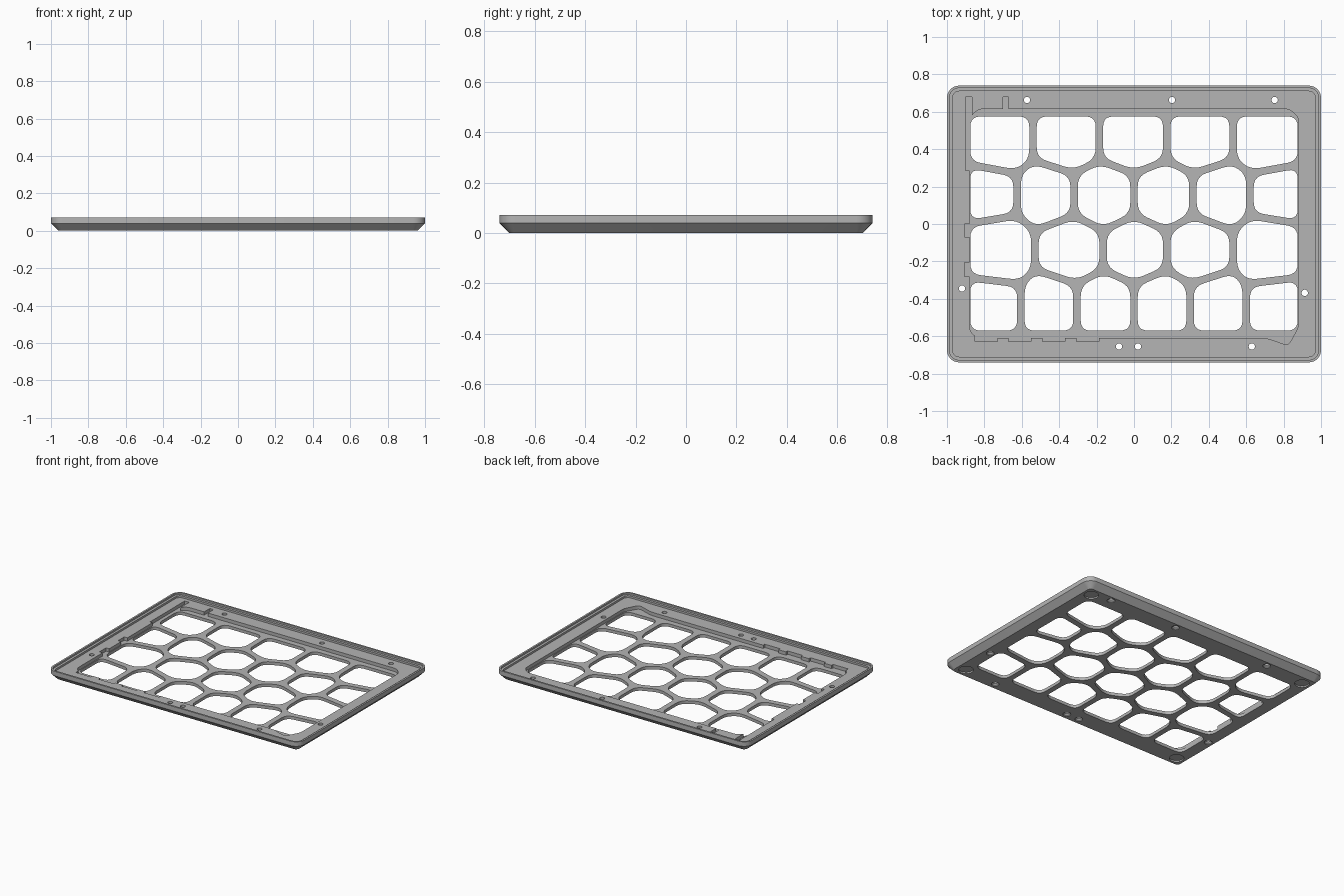
import bpy, bmesh
from math import cos, sin, pi, radians
from mathutils import Vector

if "Cube" in bpy.data.objects:
    bpy.data.objects.remove(bpy.data.objects["Cube"])

HALF_X, HALF_Y = 1.0, 0.74
RIB_TOP, LEDGE, STEP, RIM = 0.022, 0.046, 0.06, 0.072
HALF_WALL = 0.02

grey = bpy.data.materials.new("warm_grey")
grey.use_nodes = True
grey.diffuse_color = (0.46, 0.46, 0.46, 1)
grey.node_tree.nodes["Principled BSDF"].inputs["Base Color"].default_value = grey.diffuse_color


def rounded_rect(inset, steps=6):
    """Frame outline, moved inward by inset."""
    r = max(0.065 - inset, 0.025)
    points = []
    for i, (sx, sy) in enumerate([(1, 1), (-1, 1), (-1, -1), (1, -1)]):
        cx, cy = sx * (HALF_X - inset - r), sy * (HALF_Y - inset - r)
        for k in range(steps + 1):
            a = (i + k / steps) * pi / 2
            points.append((cx + r * cos(a), cy + r * sin(a)))
    return points


def circle(x, y, r, n=20):
    return [(x + r * cos(2 * pi * k / n), y + r * sin(2 * pi * k / n)) for k in range(n)]


def rect(x0, y0, x1, y1):
    return [(x0, y0), (x1, y0), (x1, y1), (x0, y1)]


def inset_polygon(points, d):
    """Move each side of a counter-clockwise convex outline inward by d."""
    pts, out = [Vector(p) for p in points], []
    for i, p in enumerate(pts):
        u = (p - pts[i - 1]).normalized()
        v = (pts[(i + 1) % len(pts)] - p).normalized()
        n1, n2 = Vector((-u.y, u.x)), Vector((-v.y, v.x))
        out.append(p + (n1 + n2) * (d / (1 + n1.dot(n2))))
    return out


def round_corners(points, size, steps=5):
    """Replace each corner with a small curve."""
    pts, out = [Vector(p) for p in points], []
    for i, p in enumerate(pts):
        a, b = pts[i - 1] - p, pts[(i + 1) % len(pts)] - p
        a = p + a.normalized() * min(size, a.length * 0.45)
        b = p + b.normalized() * min(size, b.length * 0.45)
        for k in range(steps + 1):
            t = k / steps
            out.append(a * (1 - t) ** 2 + p * (2 * t * (1 - t)) + b * t * t)
    return out


def loft(bm, sections):
    """Closed solid through (outline, z) sections."""
    rings = [[bm.verts.new((p[0], p[1], z)) for p in outline] for outline, z in sections]
    n = len(rings[0])
    for low, high in zip(rings, rings[1:]):
        for i in range(n):
            j = (i + 1) % n
            bm.faces.new((low[i], low[j], high[j], high[i]))
    bm.faces.new(rings[0][::-1])
    bm.faces.new(rings[-1])


def solid(name, parts):
    bm = bmesh.new()
    for sections in parts:
        loft(bm, sections)
    bmesh.ops.recalc_face_normals(bm, faces=bm.faces)
    mesh = bpy.data.meshes.new(name)
    bm.to_mesh(mesh)
    bm.free()
    mesh.materials.append(grey)
    obj = bpy.data.objects.new(name, mesh)
    bpy.context.collection.objects.link(obj)
    return obj


def prism(outline, z0, z1):
    return [(outline, z0), (outline, z1)]


def cut(target, name, parts):
    cutter = solid(name, parts)
    cutter.hide_render = True
    mod = target.modifiers.new(name, 'BOOLEAN')
    mod.operation, mod.solver, mod.object = 'DIFFERENCE', 'EXACT', cutter
    bpy.context.view_layer.objects.active = target
    bpy.ops.object.modifier_apply(modifier=mod.name)
    bpy.data.objects.remove(cutter)


# Tray body: chamfered underside, raised rim, stepped lip and ledge
tray = solid("honeycomb_tray", [[
    (rounded_rect(0.04), 0), (rounded_rect(0), 0.04), (rounded_rect(0), RIM),
    (rounded_rect(0.013), RIM), (rounded_rect(0.013), STEP),
    (rounded_rect(0.03), STEP), (rounded_rect(0.03), LEDGE)]])

# Main recess over the ribs
recess = [(-0.88, -0.57), (-0.84, -0.61), (0.71, -0.61), (0.825, -0.65), (0.88, -0.55),
          (0.88, 0.57), (0.83, 0.615), (-0.83, 0.615), (-0.88, 0.57)]
cut(tray, "recess_cutter", [prism(round_corners(recess, 0.025, 3), RIB_TOP, 0.2)])

# Channels and notches along the recess edge
notches = [rect(-0.9, 0.285, -0.865, 0.68), rect(-0.7, 0.6, -0.67, 0.68),
           rect(-0.905, -0.07, -0.86, 0.0), rect(-0.905, -0.28, -0.86, -0.205)]
notches += [rect(x, -0.628, x + 0.12, -0.6) for x in (-0.85, -0.67, -0.488, -0.307)]
cut(tray, "notch_cutter", [prism(n, RIB_TOP, 0.2) for n in notches])

# Honeycomb openings: upright walls in each row, joined by zigzag ribs
SIDE = 0.895
walls = [(-0.54, -0.185, 0.175, 0.53), (-0.625, -0.32, 0, 0.315, 0.62),
         (-0.53, -0.165, 0.175, 0.53), (-0.605, -0.305, 0, 0.3, 0.6)]
# height at the upper row's walls, at the lower row's walls, and at the sides
rib_heights = [(0.34, 0.27, 0.32), (0.045, -0.035, 0), (-0.245, -0.32, -0.285)]
ribs = [[(-SIDE, 0.595), (SIDE, 0.595)]]
for i, (upper, lower, end) in enumerate(rib_heights):
    ribs.append(sorted([(x, upper) for x in walls[i]] + [(x, lower) for x in walls[i + 1]]
                       + [(-SIDE, end), (SIDE, end)]))
ribs.append([(-SIDE, -0.59), (SIDE, -0.59)])

cells = []
for i, row in enumerate(walls):
    xs = (-SIDE, *row, SIDE)
    for x0, x1 in zip(xs, xs[1:]):
        def span(rib):
            if len(rib) == 2:
                return [(x0, rib[0][1]), (x1, rib[0][1])]
            return [p for p in rib if x0 <= p[0] <= x1]
        outline = span(ribs[i + 1]) + span(ribs[i])[::-1]
        cells.append(round_corners(inset_polygon(outline, HALF_WALL), 0.055))
cut(tray, "cell_cutter", [prism(c, -0.1, 0.2) for c in cells])

# Countersunk screw holes
screws = [(-0.572, 0.663), (0.203, 0.663), (0.752, 0.663), (-0.92, -0.345),
          (0.913, -0.368), (-0.08, -0.655), (0.021, -0.655), (0.63, -0.655)]
cut(tray, "screw_cutter", [[(circle(x, y, 0.026), -0.01), (circle(x, y, 0.026), 0.006),
                            (circle(x, y, 0.017), 0.015), (circle(x, y, 0.017), 0.2)]
                           for x, y in screws])

# Shallow round foot recesses under the corners
cut(tray, "foot_cutter", [prism(circle(sx * 0.895, sy * 0.635, 0.048, 32), -0.1, 0.01)
                          for sx in (-1, 1) for sy in (-1, 1)])

bpy.ops.object.select_all(action='DESELECT')
tray.select_set(True)
bpy.context.view_layer.objects.active = tray
bpy.ops.object.shade_smooth_by_angle(angle=radians(30))
